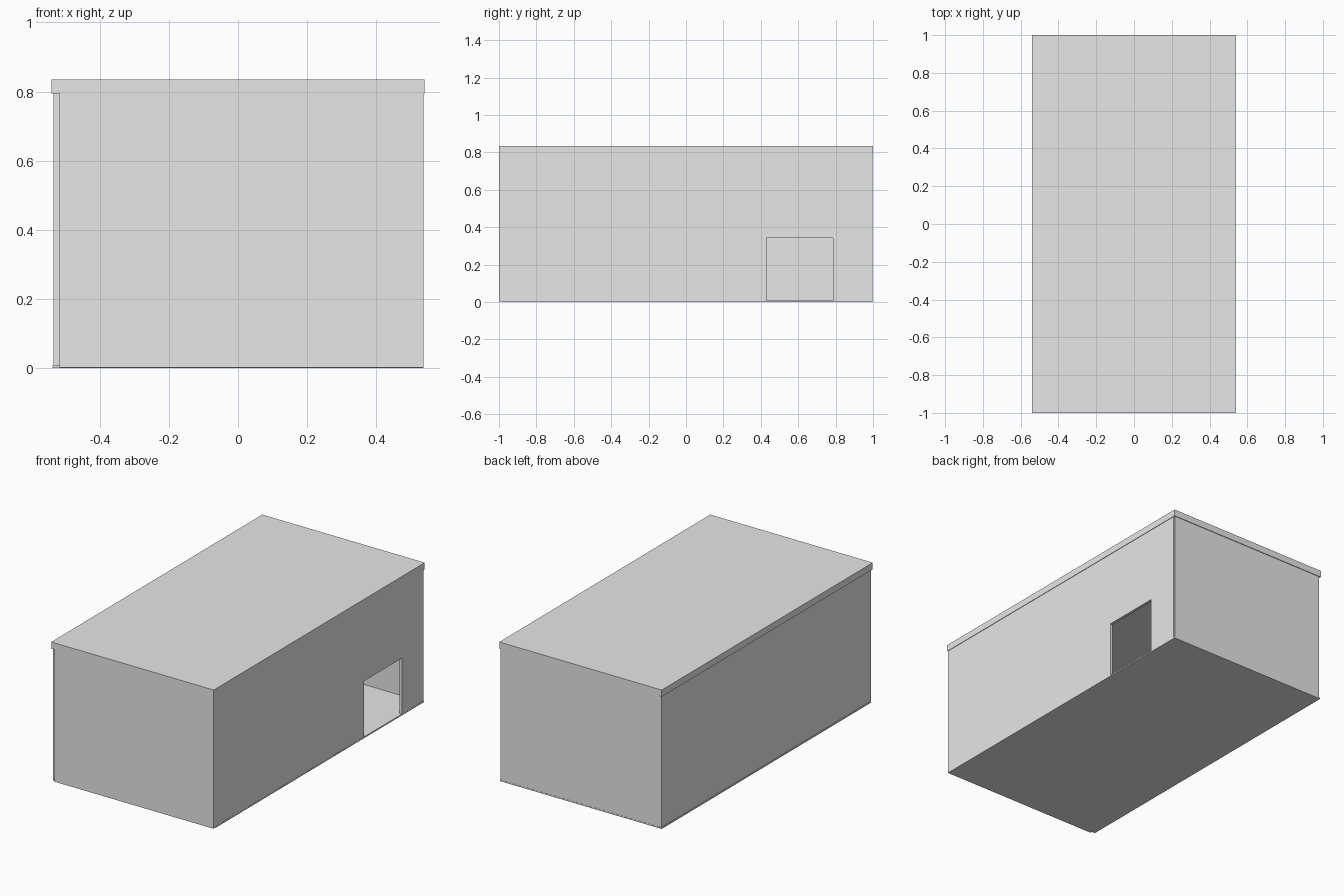
import bpy

if "Cube" in bpy.data.objects:
    bpy.data.objects.remove(bpy.data.objects["Cube"])

grey = bpy.data.materials.new("light grey")
grey.diffuse_color = (0.8, 0.8, 0.8, 1)
grey.use_nodes = True
grey.node_tree.nodes["Principled BSDF"].inputs["Base Color"].default_value = grey.diffuse_color


def box(name, x, y, z):
    """Axis-aligned box from (min, max) ranges."""
    bpy.ops.mesh.primitive_cube_add(size=1)
    ob = bpy.context.object
    ob.name = name
    for i, (a, b) in enumerate((x, y, z)):
        ob.location[i] = (a + b) / 2
        ob.scale[i] = b - a
    bpy.ops.object.transform_apply(location=True, rotation=True, scale=True)
    ob.data.materials.append(grey)
    return ob


T = 0.016        # wall thickness
FLOOR = 0.008    # floor slab height
EAVE = 0.795     # underside of the roof

# Floor and roof slabs
box("floor", (-0.537, 0.537), (-0.985, 0.997), (0, FLOOR))
box("roof", (-0.539, 0.539), (-1, 1), (EAVE, 0.835))

# Short walls: each leaves one corner to the neighbouring long wall
box("front_wall", (-0.533 + T, 0.536), (-0.999, -0.999 + T), (0.002, EAVE))
box("back_wall", (-0.533 + T, 0.533), (0.996 - T, 0.996), (FLOOR, EAVE))

# Left wall, slightly recessed under the roof
box("left_wall", (-0.533, -0.533 + T), (-0.992, 0.993), (FLOOR, EAVE))

# Right wall with a doorway cut down to the floor
right = box("right_wall", (0.536 - T, 0.536), (-0.999 + T, 0.987), (FLOOR, EAVE))
cutter = box("doorway_cutter", (0.45, 0.6), (0.43, 0.787), (-0.05, 0.342))
cutter.hide_render = True
cutter.hide_viewport = True
cut = right.modifiers.new("doorway", 'BOOLEAN')
cut.operation = 'DIFFERENCE'
cut.solver = 'EXACT'
cut.object = cutter
